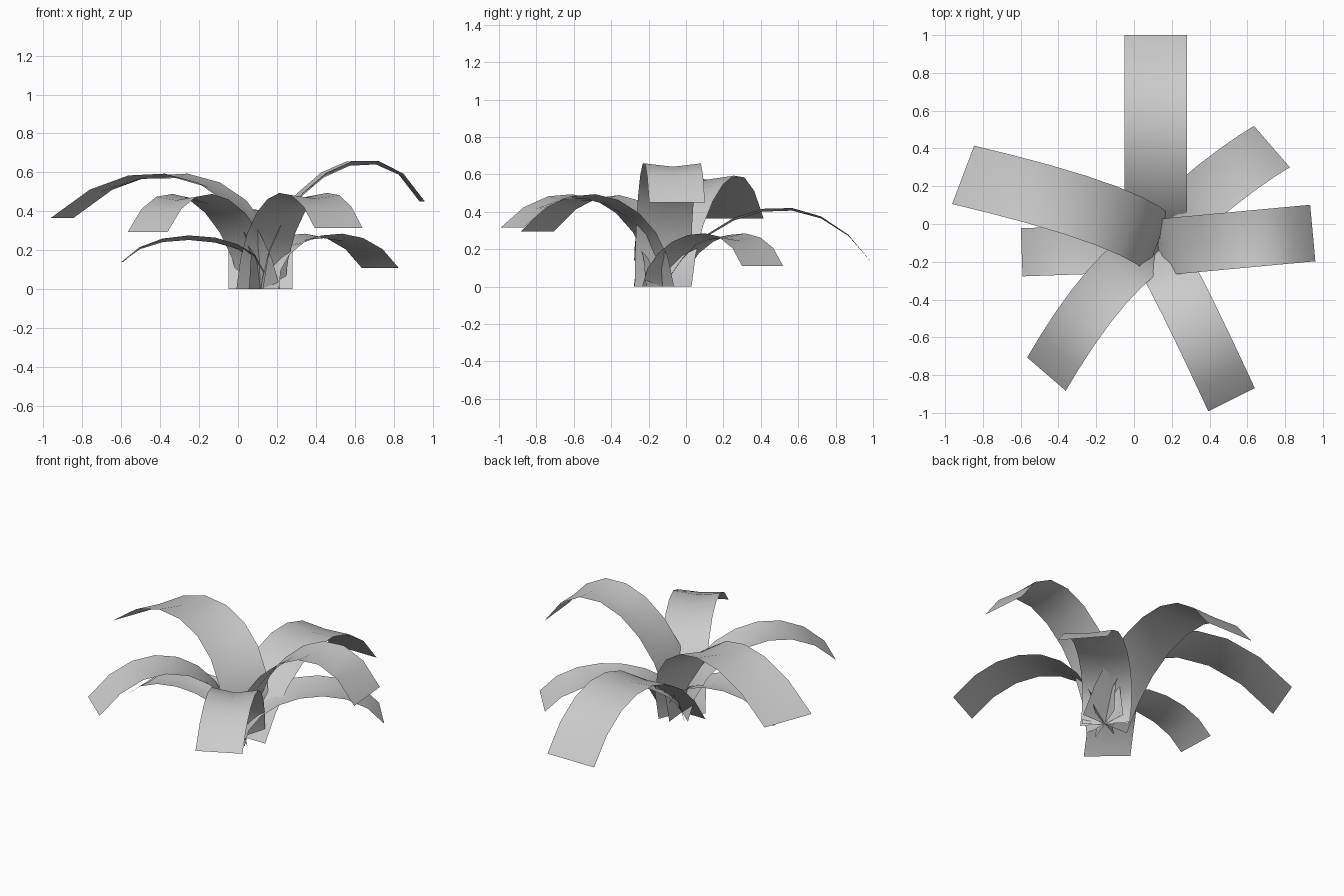
import bpy
import math
from mathutils import Vector

cube = bpy.data.objects.get("Cube")
if cube:
    bpy.data.objects.remove(cube, do_unlink=True)

# Single pale grey leaf colour
grey = bpy.data.materials.new("leaf_grey")
grey.use_nodes = True
colour = (0.6, 0.6, 0.6, 1.0)
grey.diffuse_color = colour
grey.node_tree.nodes["Principled BSDF"].inputs["Base Color"].default_value = colour

ROOT = Vector((0.115, -0.125, 0.0))
SEGMENTS = 8


def bezier(p1, p2, p3, t):
    """Point on a cubic arch that starts at the root."""
    s = 1 - t
    return 3 * s * s * t * Vector(p1) + 3 * s * t * t * Vector(p2) + t ** 3 * Vector(p3)


def leaf(name, heading, width, p1, p2, tip, bow=0.0, dip=0.025):
    """Arching strip with a shallow channel; bow bends it to its right."""
    a = math.radians(heading)
    out = Vector((math.cos(a), math.sin(a), 0))
    right = Vector((math.sin(a), -math.cos(a), 0))
    verts, faces = [], []
    for i in range(SEGMENTS + 1):
        t = i / SEGMENTS
        swell = math.sin(math.pi * t)
        reach, height = bezier(p1, p2, tip, t)
        for side in (-1, 0, 1):
            z = height - (dip * swell if side == 0 else 0)
            p = ROOT + out * reach + right * (side * width / 2 + bow * swell)
            verts.append((p.x, p.y, z))
    for i in range(SEGMENTS):
        for j in range(2):
            k = i * 3 + j
            faces.append((k, k + 1, k + 4, k + 3))
    mesh = bpy.data.meshes.new(name)
    mesh.from_pydata(verts, [], faces)
    mesh.materials.append(grey)
    for poly in mesh.polygons:
        poly.use_smooth = True
    # Faces look upward
    if sum(p.normal.z for p in mesh.polygons) < 0:
        mesh.flip_normals()
    obj = bpy.data.objects.new(name, mesh)
    bpy.context.collection.objects.link(obj)
    return obj


# Seven leaves: heading, width, then arch control points (reach, height)
leaf("back_leaf", 90, 0.33, (0.25, 0.45), (0.8, 0.62), (1.125, 0.12), dip=0.015)
leaf("left_leaf", 5.3, 0.30, (0.02, 0.5), (0.57, 0.945), (0.835, 0.45))
leaf("right_back_leaf", 159.3, 0.33, (-0.09, 0.48), (0.55, 0.86), (1.09, 0.365), bow=0.065)
leaf("right_front_leaf", 229.2, 0.27, (0.05, 0.45), (0.55, 0.68), (0.885, 0.295), bow=0.06)
leaf("left_front_leaf", 296.5, 0.275, (0.05, 0.45), (0.55, 0.68), (0.9, 0.315), bow=-0.01)
leaf("left_back_leaf", 41, 0.29, (0.0, 0.28), (0.6, 0.42), (0.815, 0.11), bow=-0.04)
leaf("right_leaf", 182, 0.255, (-0.126, 0.275), (0.516, 0.385), (0.71, 0.14))
